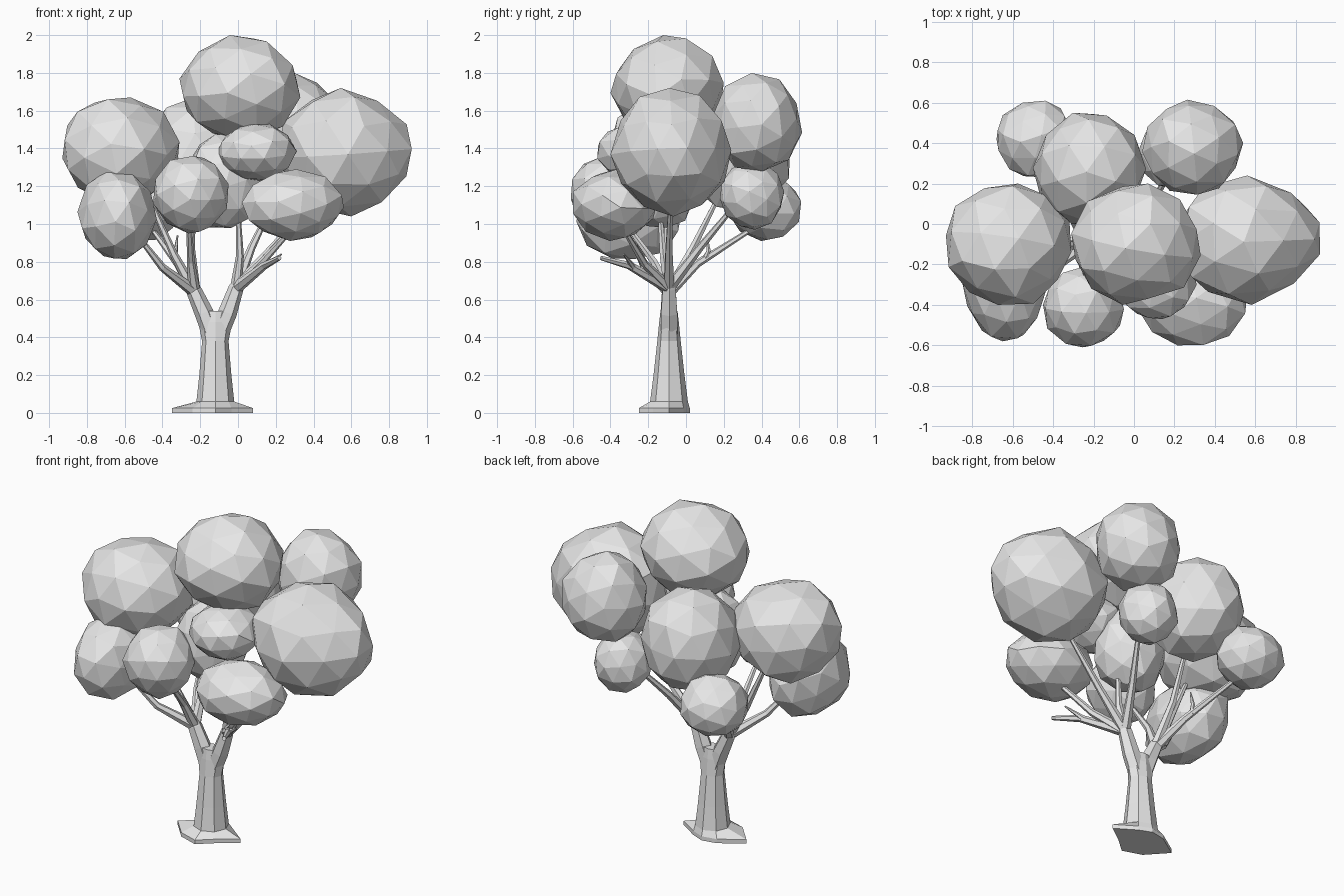
import bpy
import bmesh
import random
from math import cos, sin, pi
from mathutils import Vector

cube = bpy.data.objects.get("Cube")
if cube:
    bpy.data.objects.remove(cube)

# One plain grey for the whole tree
grey = bpy.data.materials.new("plain_grey")
grey.use_nodes = True
colour = (0.8, 0.8, 0.8, 1)
grey.diffuse_color = colour
grey.node_tree.nodes["Principled BSDF"].inputs["Base Color"].default_value = colour


def add_object(name, bm):
    bmesh.ops.recalc_face_normals(bm, faces=bm.faces)
    mesh = bpy.data.meshes.new(name)
    bm.to_mesh(mesh)
    bm.free()
    mesh.materials.append(grey)
    obj = bpy.data.objects.new(name, mesh)
    bpy.context.collection.objects.link(obj)
    return obj


def loft(bm, rings):
    """Skin a list of equal-length point rings and cap both ends."""
    rows = [[bm.verts.new(p) for p in ring] for ring in rings]
    n = len(rows[0])
    for a, b in zip(rows, rows[1:]):
        for i in range(n):
            j = (i + 1) % n
            bm.faces.new((a[i], a[j], b[j], b[i]))
    bm.faces.new(rows[0][::-1])
    bm.faces.new(rows[-1])


def branch(name, path, sides=6):
    """Tapered tube through points of (x, y, z, radius)."""
    points = [Vector(p[:3]) for p in path]
    rings = []
    for i, p in enumerate(points):
        along = points[min(i + 1, len(points) - 1)] - points[max(i - 1, 0)]
        u = along.cross(Vector((0, 1, 0.1))).normalized()
        v = along.cross(u).normalized()
        r = path[i][3]
        rings.append([p + r * (u * cos(2 * pi * k / sides) + v * sin(2 * pi * k / sides))
                      for k in range(sides)])
    bm = bmesh.new()
    loft(bm, rings)
    add_object(name, bm)


def foliage(name, centre, radii, seed, point=0.0):
    """Faceted leaf clump fitted to its radii; point narrows the +x end."""
    rng = random.Random(seed)
    bm = bmesh.new()
    bmesh.ops.create_icosphere(bm, subdivisions=2, radius=1)
    turn = Vector((rng.random(), rng.random(), rng.random())).normalized()
    for v in bm.verts:
        v.co = (v.co * rng.uniform(0.96, 1.05))
        v.co = v.co - 2 * turn * v.co.dot(turn)
        narrow = 1 - point * max(v.co.x, 0)
        v.co.y *= narrow
        v.co.z *= narrow
    for axis in range(3):
        low = min(v.co[axis] for v in bm.verts)
        high = max(v.co[axis] for v in bm.verts)
        for v in bm.verts:
            unit = 2 * (v.co[axis] - low) / (high - low) - 1
            v.co[axis] = centre[axis] + radii[axis] * unit
    add_object(name, bm)


# Trunk with a pointed root flare
TX, TY = -0.12, -0.09
flare = [0.20, 0.11, 0.11, 0.13, 0.23, 0.17, 0.16, 0.12]
sections = [(0.06, 0.10, 0.10), (0.2, 0.085, 0.082), (0.38, 0.07, 0.062),
            (0.48, 0.09, 0.052), (0.54, 0.08, 0.045)]


def ring_at(z, radii_x, radii_y):
    return [Vector((TX + radii_x[k] * cos(k * pi / 4), TY + radii_y[k] * sin(k * pi / 4), z))
            for k in range(8)]


bm = bmesh.new()
loft(bm, [ring_at(0, flare, flare), ring_at(0.025, flare, flare)]
     + [ring_at(z, [rx] * 8, [ry] * 8) for z, rx, ry in sections])
add_object("trunk", bm)

# Two main forks
left_knot = (-0.23, -0.09, 0.64, 0.042)
right_knot = (-0.01, -0.09, 0.66, 0.04)
branch("right_side_fork", [(-0.14, TY, 0.42, 0.05), (-0.18, TY, 0.53, 0.05), left_knot,
                           (-0.25, -0.09, 0.69, 0.028)])
branch("left_side_fork", [(-0.10, TY, 0.42, 0.05), (-0.055, TY, 0.53, 0.05), right_knot,
                          (0.01, -0.09, 0.7, 0.028)])

# Limbs reaching from each fork into the leaf clumps
limbs = {
    "right_side_limb": (left_knot, [
        [(-0.40, -0.22, 0.77), (-0.54, -0.30, 0.95)],
        [(-0.25, -0.17, 0.80), (-0.26, -0.34, 1.03)],
        [(-0.34, -0.11, 0.84), (-0.50, -0.12, 1.20)],
        [(-0.32, 0.06, 0.79), (-0.46, 0.36, 0.98)],
        [(-0.25, 0.04, 0.88), (-0.23, 0.18, 1.16)]]),
    "left_side_limb": (right_knot, [
        [(0.01, -0.12, 0.83), (0.00, -0.14, 1.08)],
        [(0.12, -0.22, 0.79), (0.30, -0.34, 0.99)],
        [(0.17, -0.09, 0.86), (0.42, -0.08, 1.14)],
        [(0.07, 0.07, 0.87), (0.18, 0.26, 1.10)],
        [(0.14, -0.30, 0.78), (0.22, -0.45, 0.82)]]),
}
for name, (knot, paths) in limbs.items():
    for i, (mid, end) in enumerate(paths):
        branch(f"{name}_{i + 1}", [knot[:3] + (0.032,), mid + (0.021,), end + (0.012,)])
branch("back_twig", [(-0.34, 0.10, 0.81, 0.018), (-0.33, 0.12, 0.86, 0.012),
                     (-0.32, 0.11, 0.94, 0.004)])
branch("front_twig", [(0.13, -0.28, 0.77, 0.018), (0.17, -0.30, 0.80, 0.012),
                      (0.23, -0.33, 0.84, 0.004)])

# Leaf clumps: centre, radii
clumps = [
    ("top_foliage", (0.01, -0.10, 1.72), (0.32, 0.30, 0.28)),
    ("right_foliage", (-0.62, -0.10, 1.39), (0.31, 0.30, 0.28)),
    ("back_foliage", (-0.22, 0.27, 1.37), (0.28, 0.28, 0.30)),
    ("back_left_foliage", (0.29, 0.38, 1.54), (0.25, 0.235, 0.26)),
    ("back_left_low_foliage", (0.19, 0.35, 1.15), (0.17, 0.17, 0.18)),
    ("back_right_low_foliage", (-0.49, 0.42, 1.09), (0.19, 0.19, 0.18)),
    ("front_right_foliage", (-0.64, -0.30, 1.05), (0.21, 0.28, 0.235)),
    ("front_foliage", (-0.25, -0.41, 1.155), (0.20, 0.20, 0.205)),
    ("front_upper_foliage", (0.10, -0.27, 1.38), (0.21, 0.20, 0.15)),
    ("front_left_foliage", (0.29, -0.38, 1.10), (0.27, 0.22, 0.19)),
    ("middle_foliage", (-0.08, -0.13, 1.23), (0.20, 0.20, 0.25)),
]
for seed, (name, centre, radii) in enumerate(clumps):
    foliage(name, centre, radii, seed)
foliage("left_foliage", (0.57, -0.08, 1.38), (0.35, 0.32, 0.34), 20, point=0.2)
